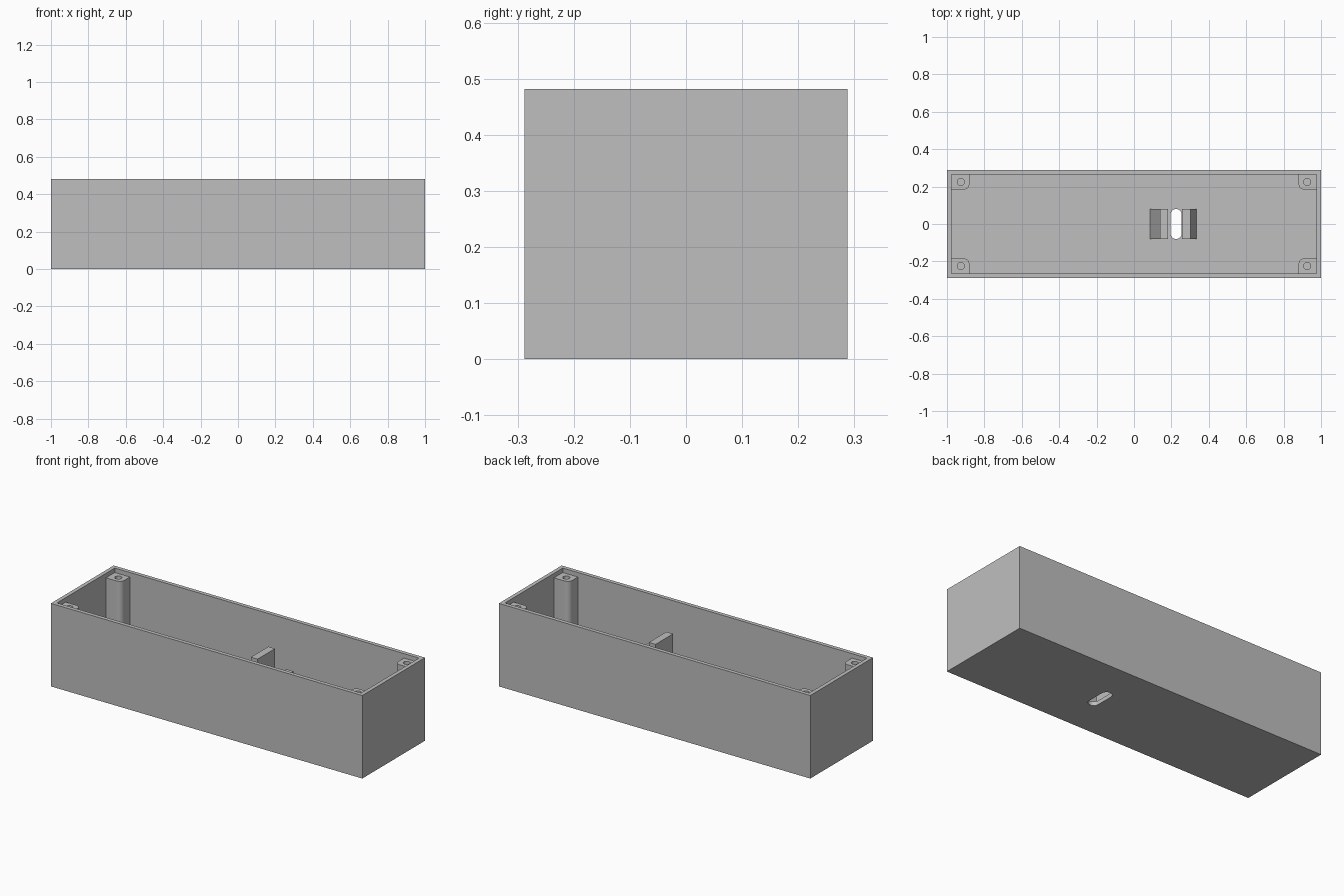
import bpy, bmesh, math

cube = bpy.data.objects.get("Cube")
if cube:
    bpy.data.objects.remove(cube, do_unlink=True)

# Overall sizes
HX, HY, H = 1.0, 0.288, 0.482
WALL, FLOOR = 0.023, 0.023
IX, IY = HX - WALL, HY - WALL

grey = bpy.data.materials.new("plain grey")
grey.use_nodes = True
COLOUR = (0.52, 0.52, 0.52, 1)
grey.diffuse_color = COLOUR
grey.node_tree.nodes["Principled BSDF"].inputs["Base Color"].default_value = COLOUR


def prism(name, outline, start, depth, axis="Z"):
    """Extrude an outline of (x, y) points up Z, or of (x, z) points along Y."""
    bm = bmesh.new()
    place = (lambda a, b: (a, b, start)) if axis == "Z" else (lambda a, b: (a, start, b))
    face = bm.faces.new([bm.verts.new(place(a, b)) for a, b in outline])
    out = bmesh.ops.extrude_face_region(bm, geom=[face])
    move = (0, 0, depth) if axis == "Z" else (0, depth, 0)
    verts = [v for v in out["geom"] if isinstance(v, bmesh.types.BMVert)]
    bmesh.ops.translate(bm, verts=verts, vec=move)
    bmesh.ops.recalc_face_normals(bm, faces=bm.faces)
    mesh = bpy.data.meshes.new(name)
    bm.to_mesh(mesh)
    bm.free()
    mesh.materials.append(grey)
    obj = bpy.data.objects.new(name, mesh)
    bpy.context.collection.objects.link(obj)
    return obj


def arc(cx, cy, r, a0, a1, steps):
    angles = [math.radians(a0 + (a1 - a0) * i / steps) for i in range(steps + 1)]
    return [(cx + r * math.cos(a), cy + r * math.sin(a)) for a in angles]


def rect(hx, hy):
    return [(-hx, -hy), (hx, -hy), (hx, hy), (-hx, hy)]


def cut(obj, cutter):
    """Subtract the cutter, bake the result and discard the cutter."""
    cutter.hide_render = True
    mod = obj.modifiers.new("cut", "BOOLEAN")
    mod.operation, mod.solver, mod.object = "DIFFERENCE", "EXACT", cutter
    bpy.context.view_layer.objects.active = obj
    bpy.ops.object.modifier_apply(modifier=mod.name)
    bpy.data.objects.remove(cutter, do_unlink=True)


def smooth(obj):
    bpy.ops.object.select_all(action="DESELECT")
    obj.select_set(True)
    bpy.context.view_layer.objects.active = obj
    bpy.ops.object.shade_smooth_by_angle(angle=math.radians(35))


# Open tray with a rounded slot through the floor
case = prism("case", rect(HX, HY), 0, H)
cut(case, prism("cavity_cutter", rect(IX, IY), FLOOR, H))
SLOT_X, SLOT_R, SLOT_Y = 0.225, 0.03, 0.05
slot = arc(SLOT_X, SLOT_Y, SLOT_R, 0, 180, 12) + arc(SLOT_X, -SLOT_Y, SLOT_R, 180, 360, 12)
cut(case, prism("slot_cutter", slot, -0.1, 0.2))
smooth(case)

# Corner screw posts, rounded toward the inside, each with a blind hole
POST_TOP, POST_X, POST_Y, R = 0.456, 0.097, 0.081, 0.03
for sx, side in ((-1, "right"), (1, "left")):
    for sy, end in ((-1, "front"), (1, "back")):
        px, py = IX - POST_X, IY - POST_Y
        outline = [(IX, py), (IX, IY), (px, IY)] + arc(px + R, py + R, R, 180, 270, 8)
        outline = [(sx * x, sy * y) for x, y in outline]
        post = prism(f"{end}_{side}_screw_post", outline, FLOOR, POST_TOP - FLOOR)
        hole = arc(sx * 0.926, sy * 0.225, 0.019, 0, 345, 23)
        cut(post, prism("hole_cutter", hole, POST_TOP - 0.15, 0.3))
        smooth(post)


# Two upright brackets beside the slot, each with a sloping outer brace
def bracket(name, inner, outer, foot, top, brace):
    profile = [(inner, FLOOR), (inner, top), (outer, top), (outer, brace), (foot, FLOOR)]
    prism(name, profile, -0.08, 0.16, "Y")


bracket("tall_bracket", 0.182, 0.139, 0.085, 0.395, 0.25)
bracket("short_bracket", 0.256, 0.302, 0.335, 0.295, 0.18)
